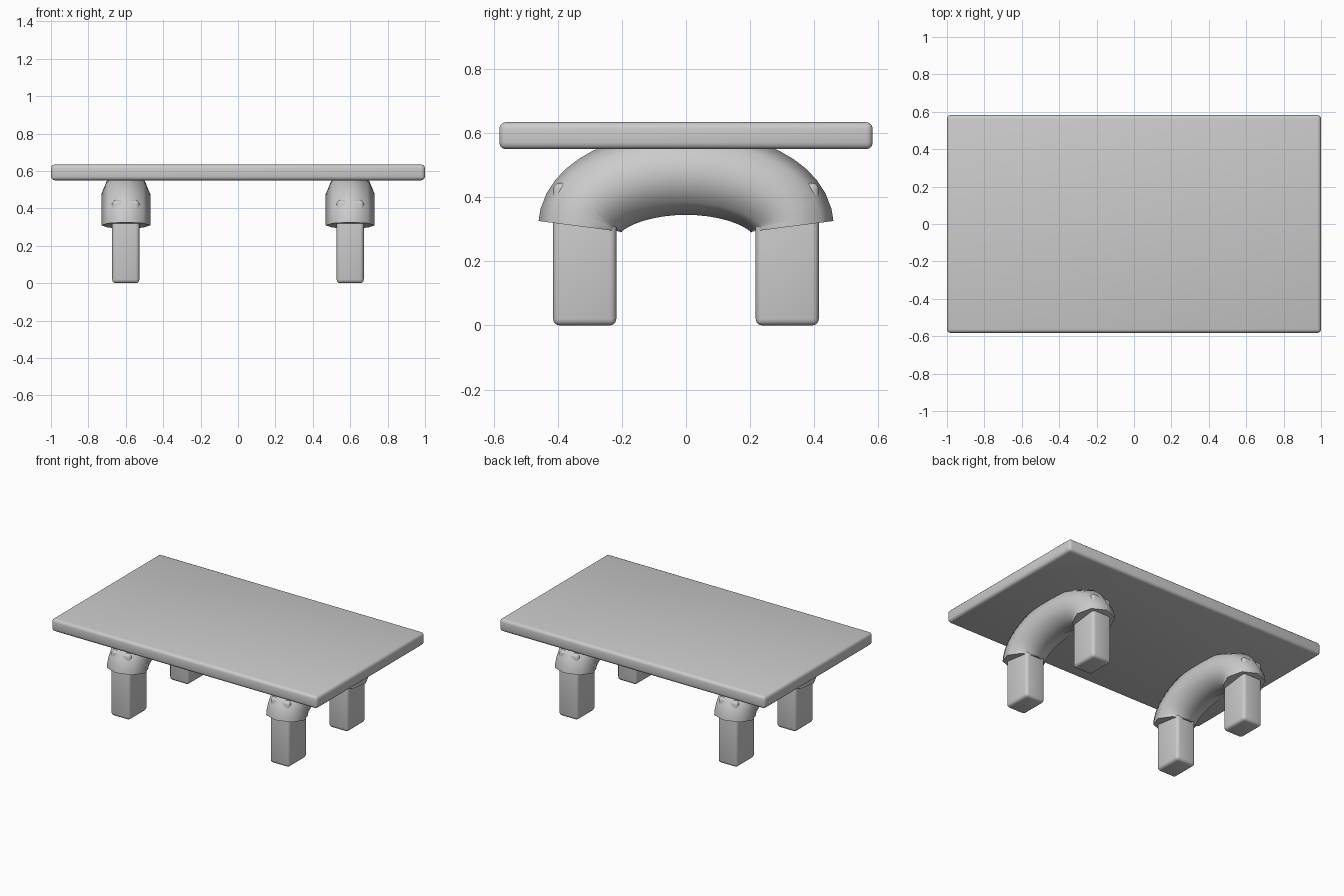
import bpy
import math

if "Cube" in bpy.data.objects:
    bpy.data.objects.remove(bpy.data.objects["Cube"])


def rounded_box(name, center, size, radius):
    bpy.ops.mesh.primitive_cube_add(size=1, location=center)
    ob = bpy.context.object
    ob.name = name
    ob.scale = size
    bpy.ops.object.transform_apply(location=False, rotation=False, scale=True)
    bev = ob.modifiers.new("rounded_edges", 'BEVEL')
    bev.width = radius
    bev.segments = 3
    bpy.ops.object.modifier_apply(modifier=bev.name)
    bpy.ops.object.shade_smooth_by_angle(angle=math.radians(40))
    return ob


def arch(name, x):
    # octagonal tube swept along half an ellipse
    cu = bpy.data.curves.new(name, 'CURVE')
    cu.dimensions = '3D'
    cu.bevel_depth = 0.131
    cu.bevel_resolution = 2
    cu.use_fill_caps = True
    steps = 24
    sp = cu.splines.new('POLY')
    sp.points.add(steps)
    for i, p in enumerate(sp.points):
        t = math.pi * i / steps
        p.co = (x, 0.33 * math.cos(t), 0.309 + 0.167 * math.sin(t), 1)
    ob = bpy.data.objects.new(name, cu)
    bpy.context.collection.objects.link(ob)
    bpy.ops.object.select_all(action='DESELECT')
    ob.select_set(True)
    bpy.context.view_layer.objects.active = ob
    bpy.ops.object.convert(target='MESH')
    bpy.ops.object.shade_smooth_by_angle(angle=math.radians(60))


# table top
rounded_box("table_top", (0, 0, 0.592), (2.0, 1.165, 0.084), 0.02)

# two arches, each standing on two block legs
for side, x in (("left", -0.6), ("right", 0.6)):
    arch(side + "_arch", x)
    for end, y in (("front", -0.316), ("back", 0.316)):
        rounded_box(f"{side}_{end}_leg", (x, y, 0.2225),
                    (0.145, 0.197, 0.445), 0.02)
